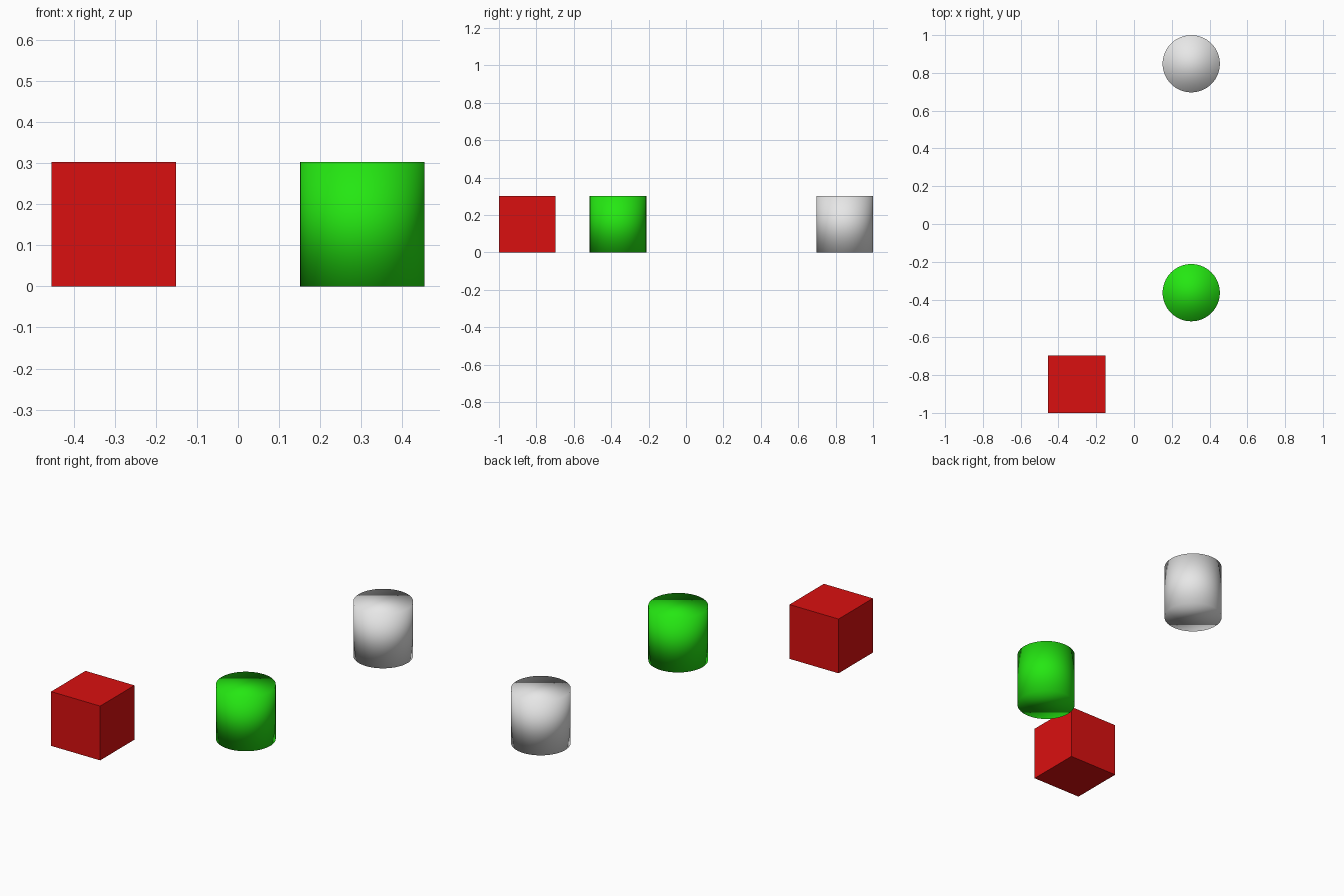
import bpy

old = bpy.data.objects.get("Cube")
if old:
    bpy.data.objects.remove(old, do_unlink=True)

SIZE = 1 / 3.3  # every solid is as wide as it is tall


def material(name, rgb):
    mat = bpy.data.materials.new(name)
    mat.use_nodes = True
    color = (*rgb, 1.0)
    mat.diffuse_color = color
    mat.node_tree.nodes["Principled BSDF"].inputs["Base Color"].default_value = color
    return mat


def finish(name, mat):
    obj = bpy.context.object
    obj.name = obj.data.name = name
    obj.data.materials.append(mat)
    return obj


def cylinder(name, x, y, mat):
    bpy.ops.mesh.primitive_cylinder_add(
        vertices=64, radius=SIZE / 2, depth=SIZE,
        location=(x * SIZE, y * SIZE, SIZE / 2))
    obj = finish(name, mat)
    # Caps blend softly into the wall
    obj.data.shade_smooth()


# Red block
bpy.ops.mesh.primitive_cube_add(
    size=SIZE, location=(-SIZE, -2.8 * SIZE, SIZE / 2))
finish("red_block", material("red", (0.7, 0.005, 0.005)))

# Two matching cylinders
cylinder("green_cylinder", 1, -1.2, material("green", (0.018, 0.8, 0.006)))
cylinder("white_cylinder", 1, 2.8, material("white", (0.8, 0.8, 0.8)))
